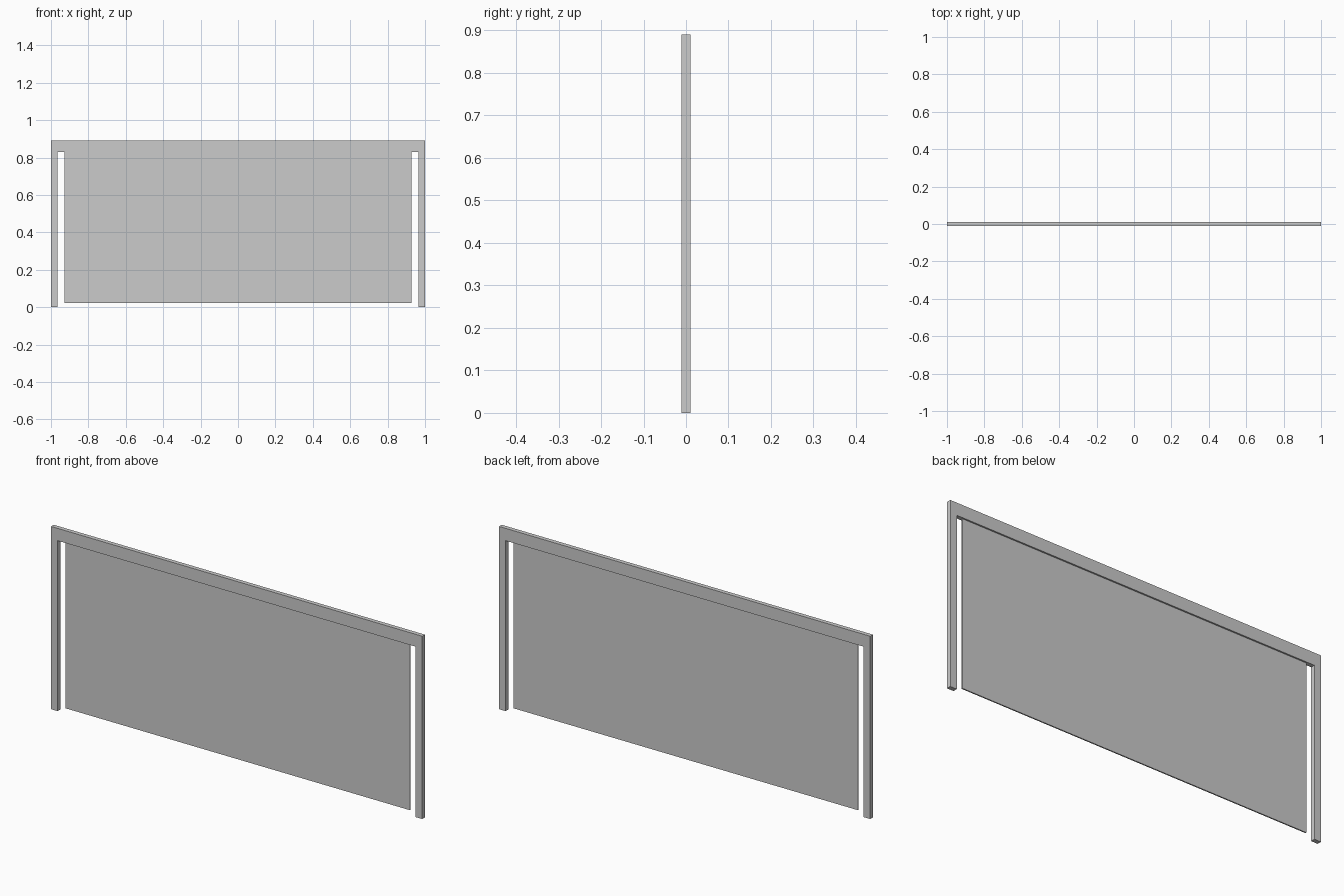
import bpy
import bmesh

if "Cube" in bpy.data.objects:
    bpy.data.objects.remove(bpy.data.objects["Cube"])


def extruded_profile(name, points, depth):
    """Extrude an x/z outline along y, centred on y = 0."""
    bm = bmesh.new()
    face = bm.faces.new([bm.verts.new((x, -depth / 2, z)) for x, z in points])
    result = bmesh.ops.extrude_face_region(bm, geom=[face])
    moved = [v for v in result["geom"] if isinstance(v, bmesh.types.BMVert)]
    bmesh.ops.translate(bm, verts=moved, vec=(0, depth, 0))
    bmesh.ops.recalc_face_normals(bm, faces=bm.faces)
    mesh = bpy.data.meshes.new(name)
    bm.to_mesh(mesh)
    bm.free()
    obj = bpy.data.objects.new(name, mesh)
    bpy.context.collection.objects.link(obj)
    return obj


TOP, BAR_BOTTOM = 0.89, 0.83
OUTER, INNER = 1.0, 0.965

# Frame: two posts and a top bar as one continuous outline
half = [(OUTER, TOP), (OUTER, 0), (INNER, 0), (INNER, BAR_BOTTOM)]
outline = half + [(-x, z) for x, z in reversed(half)]
extruded_profile("frame", outline, 0.021)

# Thin panel hanging from the top bar
PANEL_HALF, PANEL_BOTTOM = 0.928, 0.021
extruded_profile("hanging_panel", [
    (-PANEL_HALF, PANEL_BOTTOM), (PANEL_HALF, PANEL_BOTTOM),
    (PANEL_HALF, BAR_BOTTOM), (-PANEL_HALF, BAR_BOTTOM)], 0.006)
